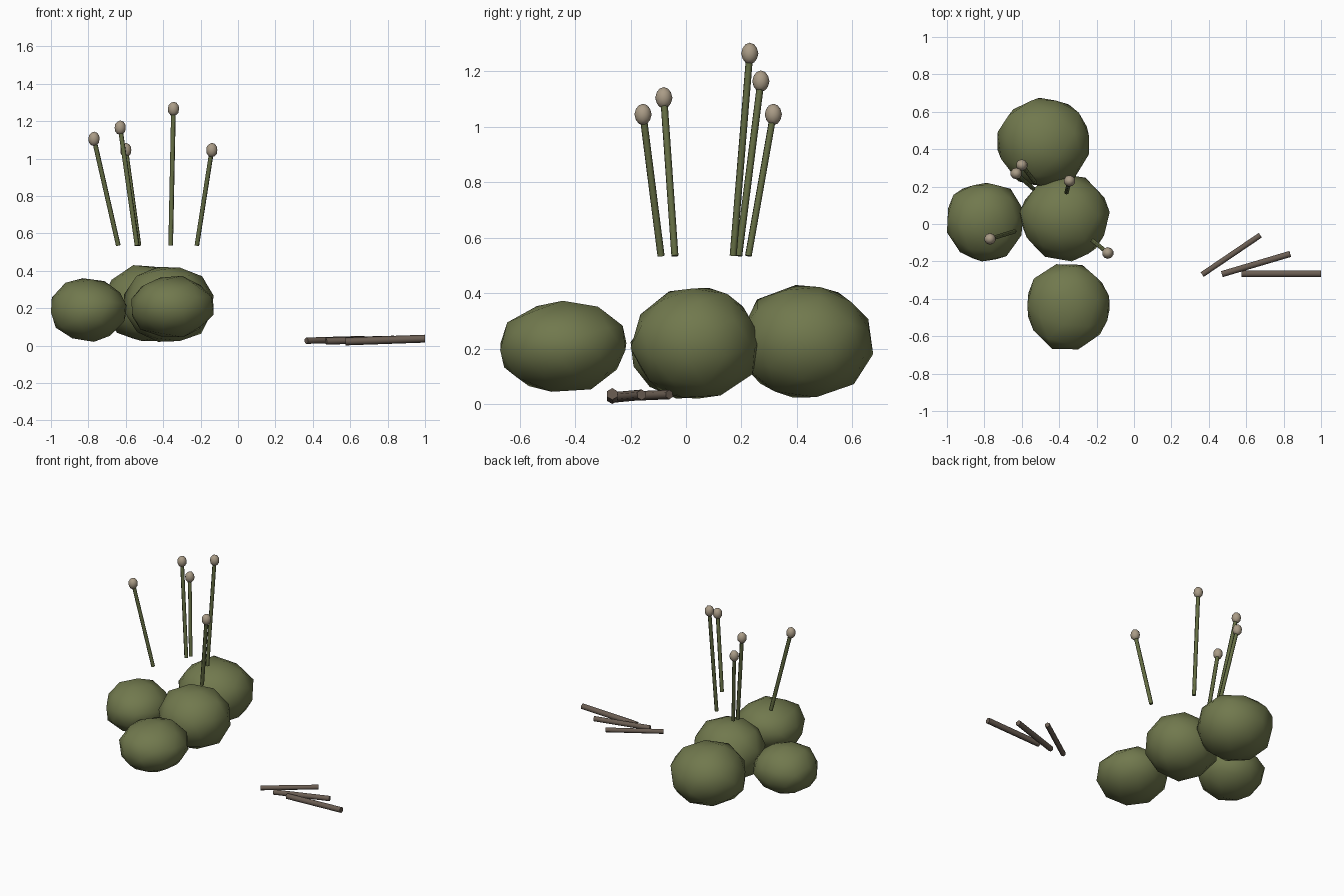
import bpy, random
from mathutils import Vector, Matrix

random.seed(4)
cube = bpy.data.objects.get("Cube")
if cube:
    bpy.data.objects.remove(cube)


def material(name, r, g, b):
    m = bpy.data.materials.new(name)
    m.use_nodes = True
    m.diffuse_color = (r, g, b, 1)
    bsdf = next(n for n in m.node_tree.nodes if n.type == 'BSDF_PRINCIPLED')
    bsdf.inputs["Base Color"].default_value = (r, g, b, 1)
    return m


moss = material("moss green", 0.165, 0.19, 0.075)
stem = material("stem green", 0.125, 0.15, 0.055)
tan = material("capsule tan", 0.40, 0.33, 0.24)
bark = material("bark brown", 0.145, 0.11, 0.085)


def finish(name, mat, angle):
    ob = bpy.context.object
    ob.name = ob.data.name = name
    ob.data.materials.append(mat)
    bpy.ops.object.shade_smooth_by_angle(angle=angle)
    return ob


def rod(name, a, b, radius, sides, mat):
    a, b = Vector(a), Vector(b)
    bpy.ops.mesh.primitive_cylinder_add(vertices=sides, radius=radius, depth=(b - a).length)
    ob = finish(name, mat, 1.1)
    ob.location = (a + b) / 2
    ob.rotation_euler = (b - a).to_track_quat('Z', 'Y').to_euler()


def clump(name, lo, hi):
    # slightly lumpy ball, fitted to its box
    bpy.ops.mesh.primitive_ico_sphere_add(subdivisions=2, radius=1)
    ob = finish(name, moss, 1.2)
    turn = Matrix.Rotation(random.uniform(0, 6), 3, 'Z') @ Matrix.Rotation(0.25, 3, 'X')
    for v in ob.data.vertices:
        v.co = turn @ v.co * random.uniform(0.96, 1.04)
    for i in range(3):
        vals = [v.co[i] for v in ob.data.vertices]
        low, span = min(vals), max(vals) - min(vals)
        for v in ob.data.vertices:
            v.co[i] = lo[i] + (v.co[i] - low) / span * (hi[i] - lo[i])
    # put the origin in the middle of the clump
    centre = (Vector(lo) + Vector(hi)) / 2
    ob.data.transform(Matrix.Translation(-centre))
    ob.location = centre


# moss cushions
clump("middle_cushion", (-0.61, -0.20, 0.02), (-0.13, 0.27, 0.42))
clump("back_cushion", (-0.73, 0.20, 0.025), (-0.24, 0.675, 0.43))
clump("side_cushion", (-1.0, -0.20, 0.02), (-0.59, 0.22, 0.36))
clump("front_cushion", (-0.57, -0.67, 0.045), (-0.13, -0.215, 0.373))

# stalks with spore capsules
stalks = [((-0.64, -0.04), (-0.77, -0.08, 1.105)),
          ((-0.54, 0.19), (-0.63, 0.27, 1.165)),
          ((-0.53, 0.225), (-0.60, 0.315, 1.045)),
          ((-0.36, 0.17), (-0.345, 0.23, 1.265)),
          ((-0.22, -0.09), (-0.14, -0.155, 1.045))]
for n, (base, tip) in enumerate(stalks, 1):
    rod(f"stalk_{n}", (*base, 0.535), tip, 0.013, 6, stem)
    bpy.ops.mesh.primitive_ico_sphere_add(subdivisions=2, radius=0.031, location=tip)
    finish(f"capsule_{n}", tan, 1.2).scale.z = 1.25

# fallen twigs
rod("twig_1", (0.365, -0.27, 0.026), (0.675, -0.06, 0.035), 0.017, 6, bark)
rod("twig_2", (0.47, -0.268, 0.024), (0.835, -0.16, 0.034), 0.019, 6, bark)
rod("twig_3", (0.575, -0.266, 0.022), (1.0, -0.266, 0.037), 0.021, 6, bark)
